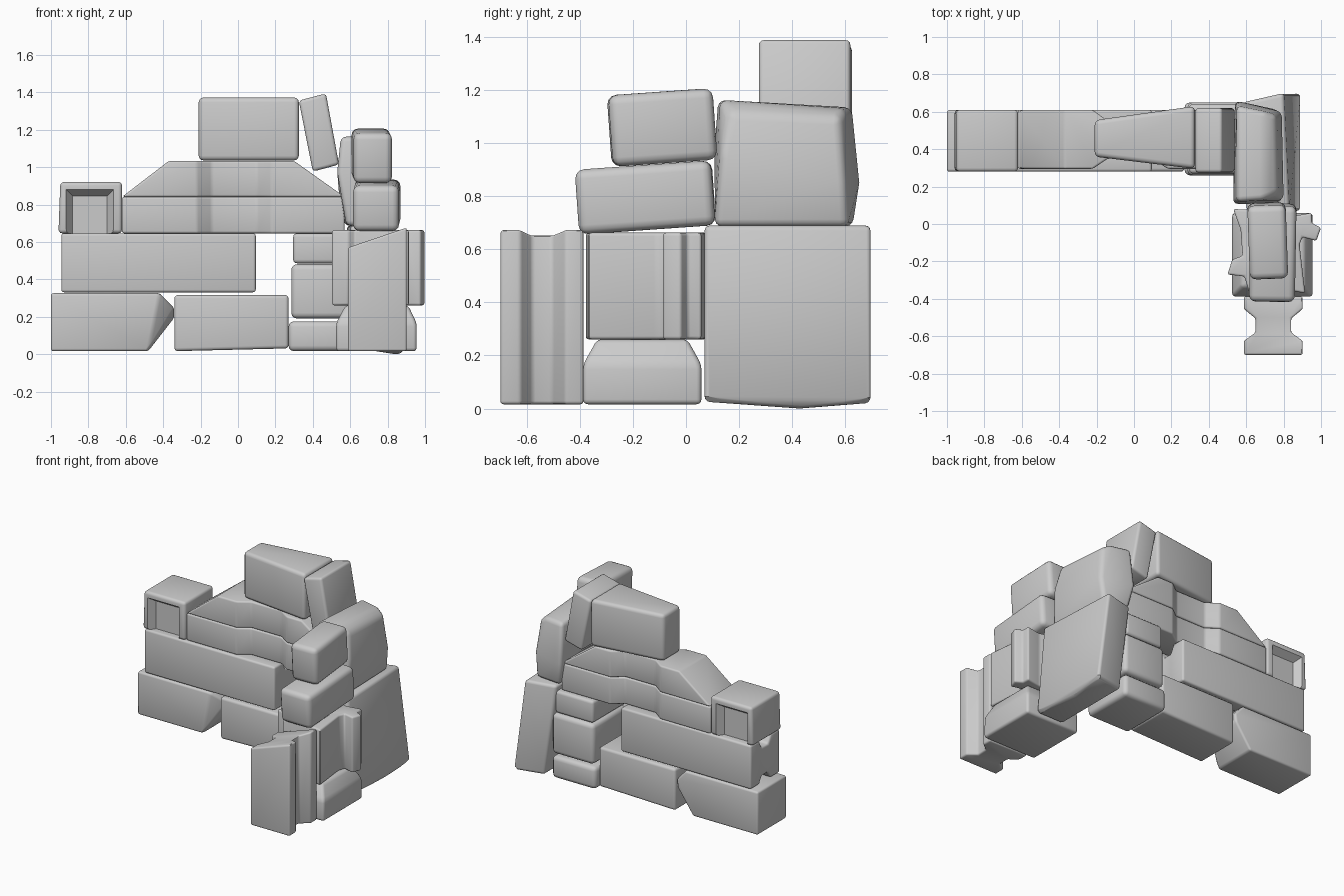
import bpy, bmesh, math
from mathutils import Matrix, Vector

if "Cube" in bpy.data.objects:
    bpy.data.objects.remove(bpy.data.objects["Cube"])


def finish(name, bm, bevel):
    bmesh.ops.recalc_face_normals(bm, faces=bm.faces)
    bmesh.ops.dissolve_limit(bm, angle_limit=0.02, verts=bm.verts, edges=bm.edges)
    edges = [e for e in bm.edges if len(e.link_faces) == 2 and e.calc_face_angle() > 0.4]
    if bevel:
        bmesh.ops.bevel(bm, geom=edges, offset=bevel, segments=3, profile=0.5,
                        affect='EDGES', clamp_overlap=True)
    me = bpy.data.meshes.new(name)
    bm.to_mesh(me)
    bm.free()
    ob = bpy.data.objects.new(name, me)
    bpy.context.collection.objects.link(ob)
    return ob


def prism(name, profile, lo, hi, axis='z', bevel=0.018, warp=None):
    """Extrude a closed profile along an axis, optionally warping the points."""
    bm = bmesh.new()
    rings = []
    for t in (lo, hi):
        ring = []
        for a, b in profile:
            p = {'x': (t, a, b), 'y': (a, t, b), 'z': (a, b, t)}[axis]
            ring.append(bm.verts.new(warp(*p) if warp else p))
        rings.append(ring)
    n = len(profile)
    bm.faces.new(rings[0])
    bm.faces.new(rings[1])
    for i in range(n):
        j = (i + 1) % n
        bm.faces.new((rings[0][i], rings[0][j], rings[1][j], rings[1][i]))
    return finish(name, bm, bevel)


def rect(a0, a1, b0, b1):
    return [(a0, b0), (a1, b0), (a1, b1), (a0, b1)]


def block(name, x0, x1, y0, y1, z0, z1, bevel=0.018, warp=None):
    return prism(name, rect(x0, x1, y0, y1), z0, z1, 'z', bevel, warp)


def hull(name, pts, bevel=0.025):
    bm = bmesh.new()
    for p in pts:
        bm.verts.new(p)
    bmesh.ops.convex_hull(bm, input=bm.verts)
    return finish(name, bm, bevel)


Y0, Y1 = 0.28, 0.61

# Bottom course of the long wall
hull('base_stone_left', [
    (-1, Y0, .02), (-1, Y0, .33), (-1, Y1, .02), (-1, Y1, .33),
    (-.42, Y0, .33), (-.48, Y0, .02), (-.34, .36, .25), (-.34, .42, .20),
    (-.42, Y1, .33), (-.35, Y1, .25), (-.36, Y1, .19), (-.48, Y1, .02)], .014)
block('base_stone_middle', -.34, .27, Y0, Y1, .02, .32,
      warp=lambda x, y, z: (x, y, z + (.015 if x > 0 and z < .1 else 0)))
block('base_stone_inner', .27, .62, .26, .65, .02, .18, .03)

# Second course, with grooves along the long stone
prism('long_grooved_stone', [
    (Y0, .335), (.38, .335), (.41, .385), (.48, .385), (.51, .335), (Y1, .335),
    (Y1, .65), (.51, .65), (.48, .59), (.41, .59), (.38, .65), (Y0, .65)],
    -.945, .095, 'x', .014)
block('inner_stone_lower', .285, .62, .26, .65, .195, .485, .03)
block('inner_stone_upper', .295, .60, .27, .64, .49, .65, .02)

# Recessed end block
end = block('recessed_end_block', -.96, -.62, .28, .61, .65, .925, .02,
            lambda x, y, z: (x + (.01 if z > .8 and x < -.8 else 0), y, z))
for s in (-1, 1):
    yf, yi = .445 + s * .175, .445 + s * .115
    cut = hull('recess_cutter', [(x, y, z) for y, g in ((yf, .02), (yi, -.02))
               for x in (-.905 - g, -.68 + g) for z in (.60, .87 + g)], 0)
    cut.hide_render = True
    m = end.modifiers.new('recess', 'BOOLEAN')
    m.operation, m.object, m.solver = 'DIFFERENCE', cut, 'EXACT'
    bpy.context.view_layer.objects.active = end
    bpy.ops.object.modifier_apply(modifier=m.name)
    bpy.data.objects.remove(cut)

# Waisted bar and sloping capstone
waist = [(-.62, .295), (-.22, .295), (-.14, .35), (.10, .35), (.18, .295), (.57, .295),
         (.57, .61), (.18, .61), (.10, .55), (-.14, .55), (-.22, .61), (-.62, .61)]
prism('waisted_bar', waist, .65, .845, 'z', .012)


def slope(x, y, z):
    if z > .9:
        x = -.37 if x < -.5 else .30 if x > .5 else x
    return x, y, z


prism('sloping_capstone', waist, .845, 1.037, 'z', .012, slope)

# Top wedge and leaning stone
prism('top_wedge_stone', [(-.21, .36), (.325, .295), (.325, .63), (-.21, .555)],
      1.04, 1.376, 'z', .025)
prism('leaning_stone', [(.325, 1.36), (.47, 1.398), (.54, 1.018), (.40, .98)],
      .275, .62, 'y', .018)

# Corner stones
hull('corner_slab', [
    (.67, .07, .03), (.89, .07, .03), (.67, .66, .03), (.89, .70, .025), (.86, .43, .001),
    (.60, .07, .69), (.83, .07, .695), (.58, .65, .69), (.80, .70, .695)], .02)
hull('corner_upper_stone', [
    (.58, .11, .69), (.785, .11, .69), (.57, .63, .69), (.77, .61, .69),
    (.53, .105, .98), (.80, .13, .95), (.54, .66, .86), (.79, .60, .86),
    (.55, .12, 1.168), (.70, .13, 1.168), (.55, .63, 1.14), (.70, .60, 1.135),
    (.77, .17, 1.12), (.76, .58, 1.10)], .03)

# Side wall: tilted stones on top
for name, size, loc, tilt, yaw in (
        ('side_stone_top', (.205, .395, .27), (.715, -.09, 1.064), 4, 2),
        ('side_stone_upper', (.245, .515, .245), (.742, -.153, .80), 4, -1)):
    ob = block(name, *[v for s in size for v in (-s / 2, s / 2)], bevel=.035)
    ob.data.transform(Matrix.Translation(Vector(loc))
                      @ Matrix.Rotation(math.radians(yaw), 4, 'Z')
                      @ Matrix.Rotation(math.radians(tilt), 4, 'X'))

# Side wall: irregular grooved stone on a chamfered base
prism('side_grooved_stone', [
    (.53, .08), (.75, .07), (.84, .04), (.95, .06), (.95, .005), (1.0, -.02), (.975, -.09),
    (.90, -.07), (.885, -.11), (.915, -.37), (.80, -.35), (.62, -.38), (.59, -.28),
    (.50, -.27), (.525, -.19), (.58, -.17), (.57, -.03)], .265, .667, 'z', .012)
hull('side_base_stone',
     [(x, y, z) for x in (.525, .955) for y in (-.388, .058) for z in (.02, .17)]
     + [(x, y, .265) for x in (.575, .91) for y in (-.335, .005)], .018)

# End column with side grooves and sloped top
right = [(.157, -.70), (.157, -.625), (.095, -.58), (.095, -.505), (.157, -.455), (.157, -.387)]
profile = [(.745 + a, b) for a, b in right] + [(.745 - a, b) for a, b in reversed(right)]
prism('end_column', profile, .02, .68, 'z', .012,
      lambda x, y, z: (x, y, z - (.90 - x) * .34 if z > .5 else z))

# Settle on the ground and smooth the rounded edges
low = min(v.co.z for o in bpy.data.objects for v in o.data.vertices)
for o in bpy.data.objects:
    o.data.transform(Matrix.Translation((0, 0, -low)))
bpy.ops.object.select_all(action='SELECT')
bpy.context.view_layer.objects.active = end
bpy.ops.object.shade_smooth_by_angle(angle=math.radians(35))
